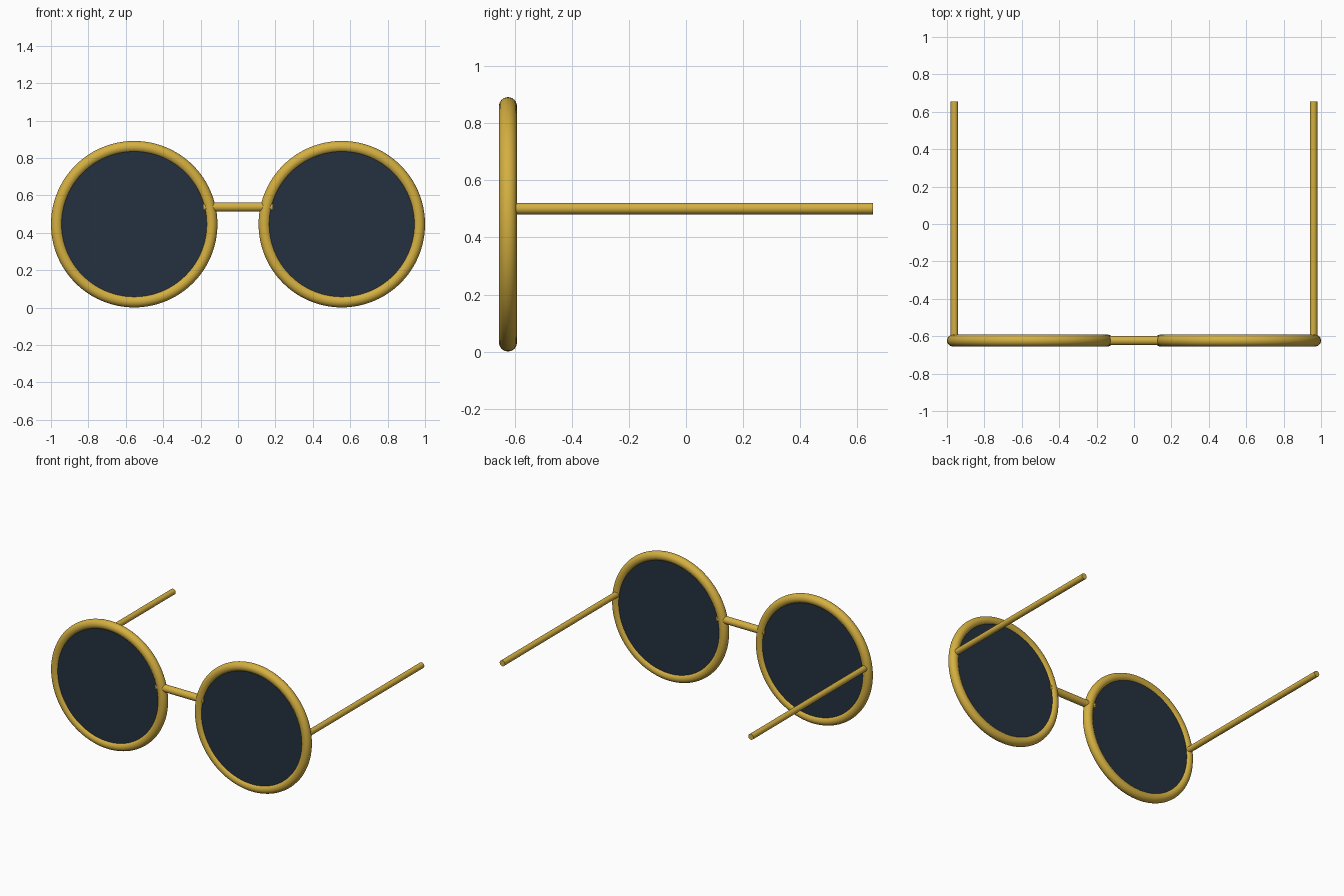
import bpy
from math import pi

if "Cube" in bpy.data.objects:
    bpy.data.objects.remove(bpy.data.objects["Cube"], do_unlink=True)

FRAME_Y = -0.623
RIM_X, RIM_Z = 0.555, 0.446
RING, TUBE = 0.4135, 0.0315


def material(name, color):
    m = bpy.data.materials.new(name)
    m.use_nodes = True
    m.diffuse_color = color
    m.node_tree.nodes["Principled BSDF"].inputs["Base Color"].default_value = color
    return m


gold = material("gold metal", (0.658, 0.429, 0.052, 1))
tint = material("dark tinted glass", (0.018, 0.03, 0.05, 1))


def finish(name, mat):
    ob = bpy.context.object
    ob.name = name
    ob.data.materials.append(mat)
    bpy.ops.object.shade_smooth_by_angle()


def rod(name, mat, location, rotation, radius, length, sides=32):
    bpy.ops.mesh.primitive_cylinder_add(vertices=sides, radius=radius, depth=length,
                                        location=location, rotation=rotation)
    finish(name, mat)


ALONG_Y = (pi / 2, 0, 0)
ALONG_X = (0, pi / 2, 0)

for side, s in (("left", 1), ("right", -1)):
    # Round rim
    bpy.ops.mesh.primitive_torus_add(major_segments=96, minor_segments=24,
                                     major_radius=RING, minor_radius=TUBE,
                                     location=(s * RIM_X, FRAME_Y, RIM_Z), rotation=ALONG_Y)
    finish(side + "_rim", gold)
    # Flat lens seated in the rim
    rod(side + "_lens", tint, (s * RIM_X, FRAME_Y, RIM_Z), ALONG_Y, RING - 0.01, 0.037, 96)
    # Straight temple arm, from inside the rim to the back
    back = 0.655
    rod(side + "_temple", gold, (s * 0.96, (FRAME_Y + back) / 2, 0.501), ALONG_Y,
        0.02, back - FRAME_Y)

# Bridge between the rims
rod("bridge", gold, (0, FRAME_Y, 0.538), ALONG_X, 0.025, 0.37)
